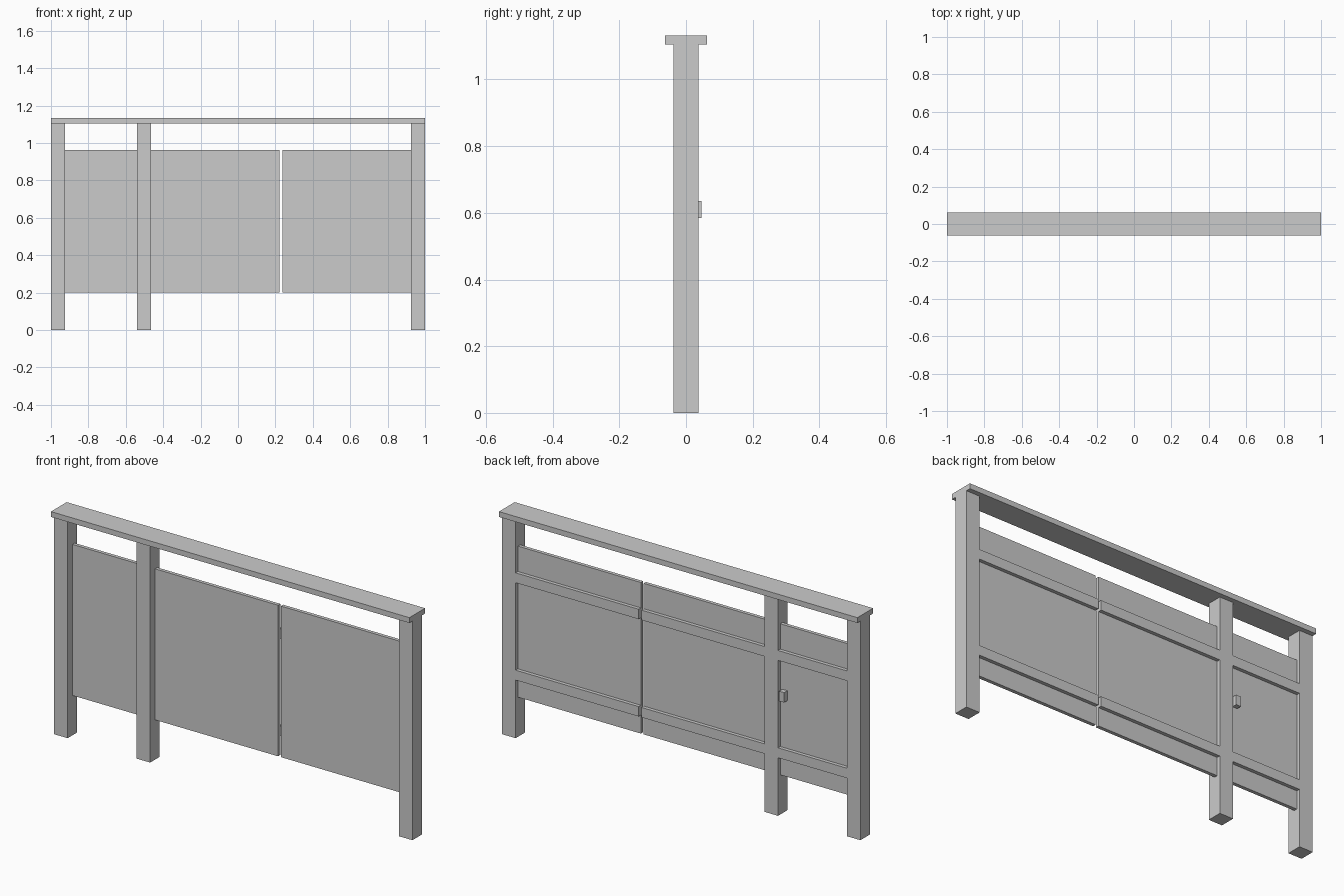
import bpy

if "Cube" in bpy.data.objects:
    bpy.data.objects.remove(bpy.data.objects["Cube"])


def box(name, x0, x1, y0, y1, z0, z1):
    """Axis-aligned box given by its extents."""
    bpy.ops.mesh.primitive_cube_add(size=1)
    ob = bpy.context.object
    ob.name = name
    ob.location = ((x0 + x1) / 2, (y0 + y1) / 2, (z0 + z1) / 2)
    ob.scale = (x1 - x0, y1 - y0, z1 - z0)
    bpy.ops.object.transform_apply(location=True, rotation=False, scale=True)
    return ob


POST = 0.076      # square post width
CAP_Z = 1.105     # underside of the top rail
HALF = POST / 2

# Flat cap along the top
box("top_cap", -1, 1, -0.0625, 0.0625, CAP_Z, 1.132)

# Three square posts
for name, x in (("left_post", -1 + HALF), ("middle_post", -0.502), ("right_post", 1 - HALF)):
    box(name, x - HALF, x + HALF, -HALF, HALF, 0, CAP_Z)

# Panels, each with two battens on the back that sit flush with the posts
panels = (("gate", -0.924, -0.54),
          ("middle", -0.464, 0.222),
          ("right", 0.238, 0.924))
for name, x0, x1 in panels:
    box(name + "_panel", x0, x1, 0.002, 0.02, 0.20, 0.962)
    box(name + "_upper_batten", x0, x1, 0.02, HALF, 0.784, 0.834)
    box(name + "_lower_batten", x0, x1, 0.02, HALF, 0.293, 0.343)

# Latch block on the back of the narrow gate panel
box("latch", -0.58, -0.552, 0.02, 0.046, 0.585, 0.635)
